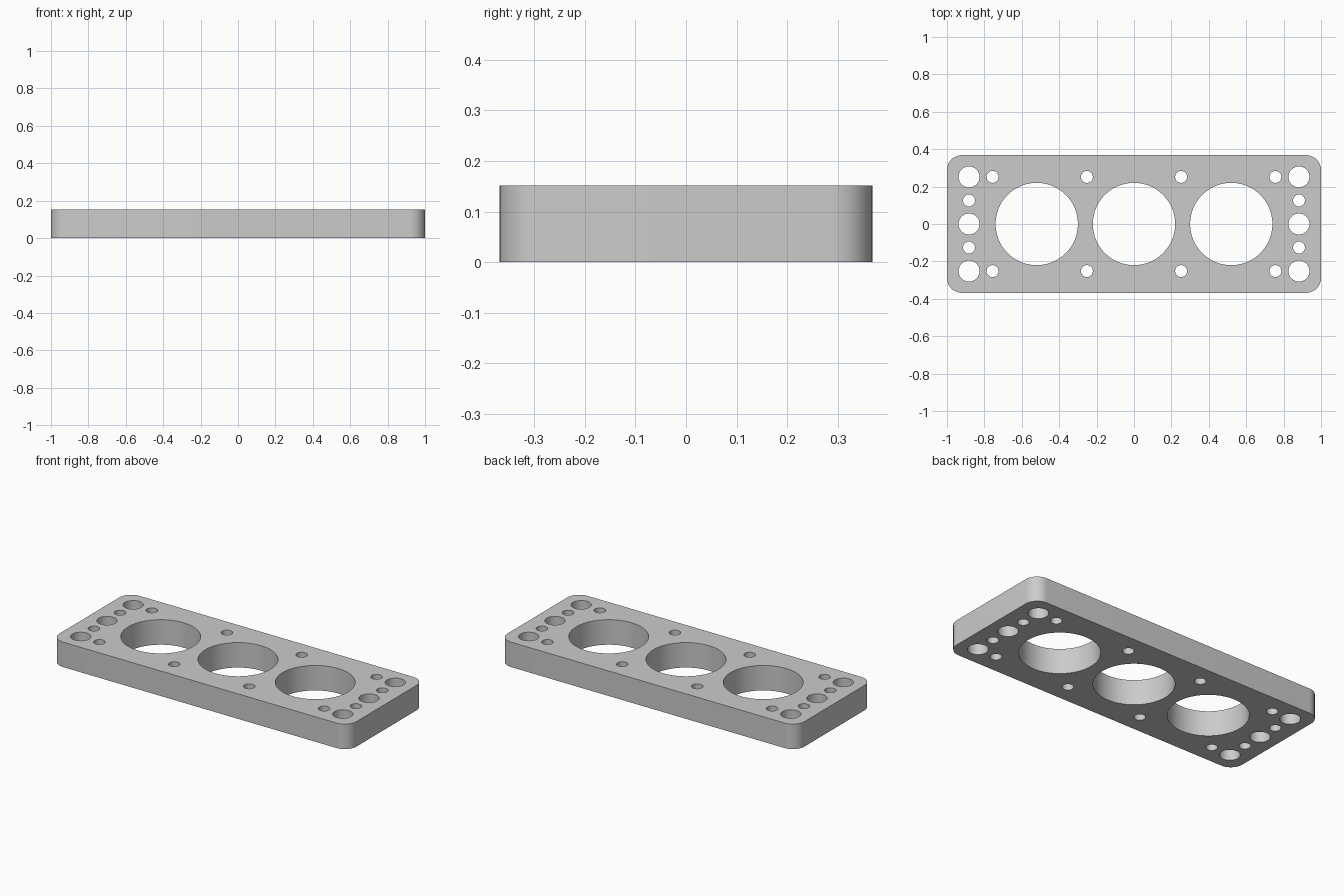
import bpy
import bmesh
from math import cos, sin, pi

if "Cube" in bpy.data.objects:
    bpy.data.objects.remove(bpy.data.objects["Cube"], do_unlink=True)

HALF_X, HALF_Y, HEIGHT, CORNER = 1.0, 0.368, 0.152, 0.08
PITCH = 0.252

grey = bpy.data.materials.new("plain grey")
grey.use_nodes = True
colour = (0.6, 0.6, 0.6, 1)
grey.diffuse_color = colour
grey.node_tree.nodes["Principled BSDF"].inputs["Base Color"].default_value = colour

bm = bmesh.new()


def add_loop(points):
    verts = [bm.verts.new((x, y, 0)) for x, y in points]
    for a, b in zip(verts, verts[1:] + verts[:1]):
        bm.edges.new((a, b))


def arc(cx, cy, radius, start, sweep, steps):
    return [(cx + radius * cos(start + sweep * i / steps),
             cy + radius * sin(start + sweep * i / steps)) for i in range(steps + 1)]


def add_hole(cx, cy, radius, sides):
    add_loop(arc(cx, cy, radius, 0, 2 * pi, sides)[:-1])


# Rounded outline
outline = []
for i, (sx, sy) in enumerate([(1, 1), (-1, 1), (-1, -1), (1, -1)]):
    outline += arc(sx * (HALF_X - CORNER), sy * (HALF_Y - CORNER), CORNER, i * pi / 2, pi / 2, 16)
add_loop(outline)

# Three large bores
for x in (-0.52, 0, 0.52):
    add_hole(x, 0, 0.22, 96)

# End columns of medium and small holes, then the bolt holes along both edges
for side in (-1, 1):
    for row in (-1, 0, 1):
        add_hole(side * 0.882, row * PITCH, 0.056, 48)
    for row in (-0.5, 0.5):
        add_hole(side * 0.882, row * PITCH, 0.032, 32)
    for column in (1, 3):
        for row in (-1, 1):
            add_hole(side * column * PITCH, row * PITCH, 0.032, 32)

# Fill between the loops and raise into a solid plate
bmesh.ops.triangle_fill(bm, edges=bm.edges[:], use_beauty=True, normal=(0, 0, 1))
raised = bmesh.ops.extrude_face_region(bm, geom=bm.faces[:], use_keep_orig=True)
top_verts = [g for g in raised["geom"] if isinstance(g, bmesh.types.BMVert)]
bmesh.ops.translate(bm, verts=top_verts, vec=(0, 0, HEIGHT))
bmesh.ops.recalc_face_normals(bm, faces=bm.faces[:])

mesh = bpy.data.meshes.new("drilled_plate")
bm.to_mesh(mesh)
bm.free()
mesh.materials.append(grey)
plate = bpy.data.objects.new("drilled_plate", mesh)
bpy.context.collection.objects.link(plate)

# Smooth walls with crisp rims
bpy.ops.object.select_all(action="DESELECT")
plate.select_set(True)
bpy.context.view_layer.objects.active = plate
bpy.ops.object.shade_smooth_by_angle(angle=pi / 6)
